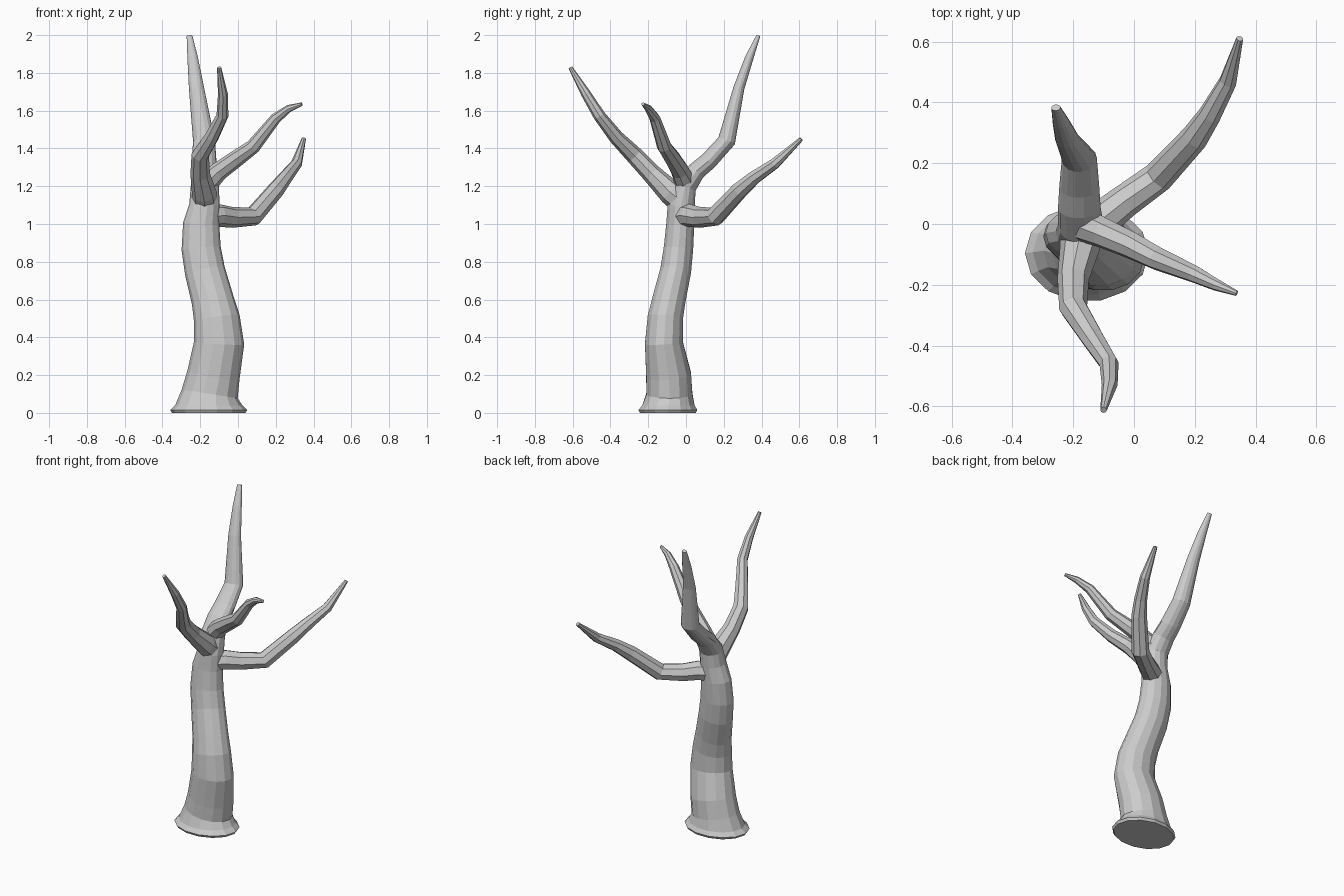
import bpy, bmesh, math
from mathutils import Vector


def loft(name, rings, ref, sides):
    """Closed tube through rings (x, y, z, radius along ref, radius across)."""
    pts = [Vector(r[:3]) for r in rings]
    bm = bmesh.new()
    loops = []
    for i, r in enumerate(rings):
        t = pts[min(i + 1, len(pts) - 1)] - pts[max(i - 1, 0)]
        t.normalize()
        if pts[i].z < 0.05:
            t = Vector((0, 0, 1))
        a = Vector(ref)
        a = (a - t * a.dot(t)).normalized()
        b = t.cross(a)
        loop = []
        for k in range(sides):
            ang = 2 * math.pi * k / sides
            loop.append(bm.verts.new(pts[i] + a * r[3] * math.cos(ang) + b * r[4] * math.sin(ang)))
        loops.append(loop)
    for lo, hi in zip(loops, loops[1:]):
        for k in range(sides):
            n = (k + 1) % sides
            bm.faces.new((lo[k], lo[n], hi[n], hi[k]))
    bm.faces.new(loops[0][::-1])
    bm.faces.new(loops[-1])
    bmesh.ops.recalc_face_normals(bm, faces=bm.faces)
    me = bpy.data.meshes.new(name)
    bm.to_mesh(me)
    bm.free()
    ob = bpy.data.objects.new(name, me)
    bpy.context.collection.objects.link(ob)
    return ob


# Trunk with flared foot, bending into the tallest rear limb
trunk = loft("tree_trunk", [
    (-.155, -.096, 0, .195, .152), (-.155, -.096, .015, .204, .16),
    (-.155, -.093, .04, .178, .142), (-.15, -.088, .1, .15, .125),
    (-.13, -.092, .2, .14, .122), (-.1, -.117, .37, .133, .103),
    (-.112, -.11, .5, .122, .096), (-.135, -.09, .6, .112, .09),
    (-.175, -.055, .75, .107, .084), (-.195, -.04, .87, .104, .08),
    (-.195, -.03, 1.0, .096, .076), (-.178, -.025, 1.1, .08, .074),
    (-.175, -.005, 1.2, .075, .062), (-.18, .055, 1.28, .07, .05),
    (-.18, .12, 1.335, .066, .048), (-.18, .215, 1.44, .058, .048),
    (-.22, .28, 1.72, .04, .03), (-.24, .335, 1.88, .028, .023),
    (-.257, .383, 1.997, .015, .011)], (1, 0, 0), 14)

# Side branches: (centre, radius)
branches = {
    "front_branch": ((1, 0, 0), [
        (-.175, 0, 1.1, .07), (-.178, -.08, 1.165, .066), (-.2, -.18, 1.265, .052),
        (-.2, -.275, 1.365, .047), (-.14, -.37, 1.46, .039), (-.082, -.46, 1.575, .032),
        (-.08, -.53, 1.69, .026), (-.1, -.612, 1.828, .011)]),
    "right_branch": ((0, 1, 0), [
        (-.18, .005, 1.2, .06), (-.1, -.03, 1.28, .05), (-.01, -.07, 1.345, .045),
        (.08, -.115, 1.41, .039), (.2, -.165, 1.56, .029), (.27, -.2, 1.612, .02),
        (.338, -.228, 1.635, .009)]),
    "back_right_branch": ((1, -1, 0), [
        (-.18, -.03, 1.04, .062), (-.1, .02, 1.045, .06), (-.03, .075, 1.035, .055),
        (.08, .155, 1.04, .052), (.2, .285, 1.18, .046), (.25, .36, 1.245, .038),
        (.31, .47, 1.32, .03), (.348, .61, 1.45, .012)]),
}
for name, (ref, path) in branches.items():
    ob = loft(name, [p + (p[3],) for p in path], ref, 8)
    # Fuse each branch into the trunk
    mod = trunk.modifiers.new("fuse_" + name, 'BOOLEAN')
    mod.operation = 'UNION'
    mod.solver = 'EXACT'
    mod.object = ob
    bpy.context.view_layer.objects.active = trunk
    bpy.ops.object.modifier_apply(modifier=mod.name)
    bpy.data.objects.remove(ob)
